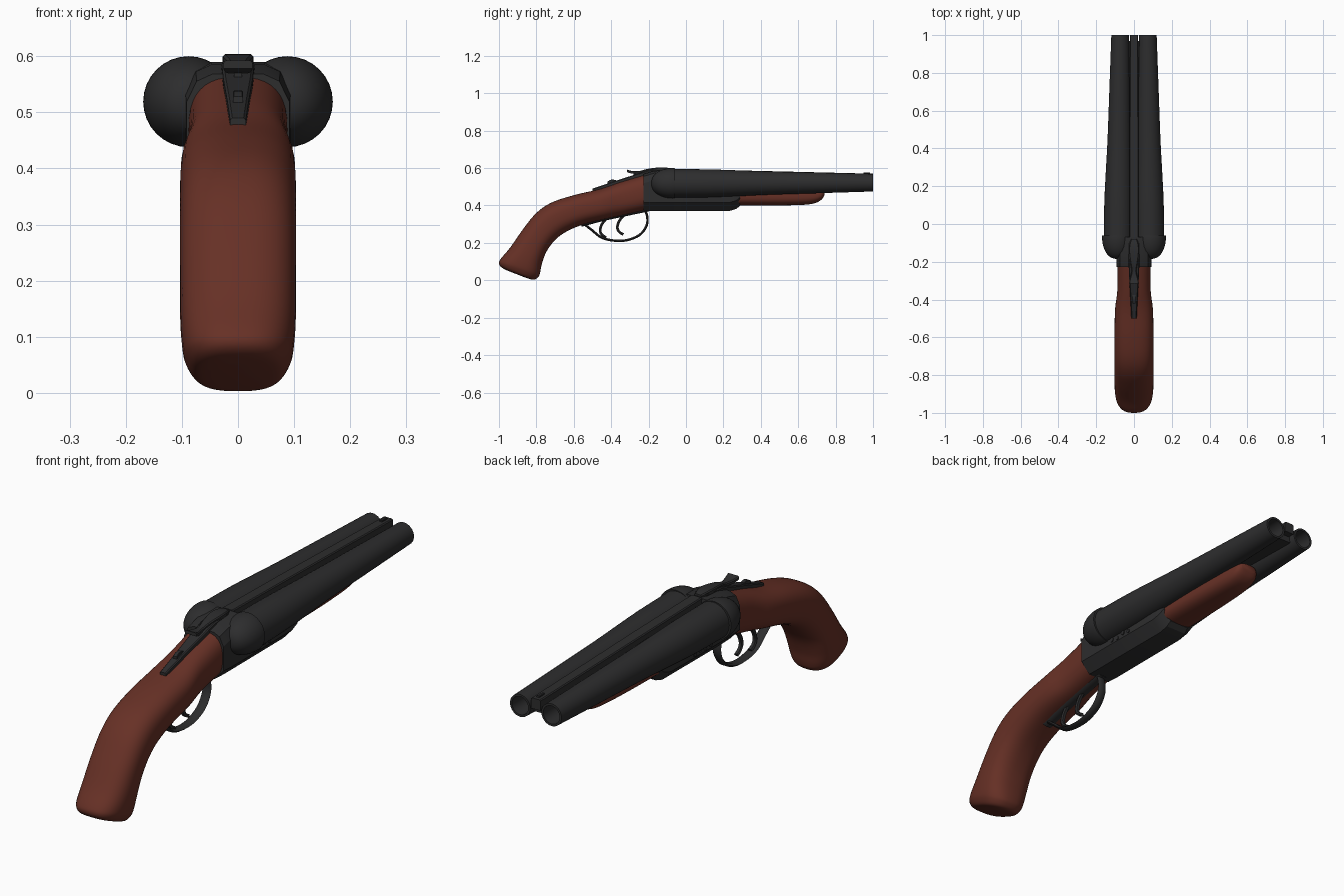
import bpy, bmesh, math
from mathutils import Vector

if "Cube" in bpy.data.objects:
    bpy.data.objects.remove(bpy.data.objects["Cube"])


def material(name, rgb):
    m = bpy.data.materials.new(name)
    m.diffuse_color = (*rgb, 1)
    m.use_nodes = True
    m.node_tree.nodes["Principled BSDF"].inputs["Base Color"].default_value = m.diffuse_color
    return m


METAL = material("dark_steel", (0.026, 0.026, 0.027))
WOOD = material("red_brown_wood", (0.135, 0.030, 0.019))


def spline(rows, steps):
    """Catmull-Rom interpolation through tuples of any length."""
    out = []
    for i in range(len(rows) - 1):
        p = [rows[max(0, min(len(rows) - 1, i + k))] for k in (-1, 0, 1, 2)]
        for s in range(steps):
            t = s / steps
            out.append(tuple(
                0.5 * (2 * b + (c - a) * t + (2 * a - 5 * b + 4 * c - d) * t * t
                       + (3 * b - a - 3 * c + d) * t ** 3)
                for a, b, c, d in zip(*p)))
    out.append(tuple(rows[-1]))
    return out


def loft(name, rings, mat, angle=35):
    """Skin a list of equal-length rings and cap both ends."""
    bm = bmesh.new()
    vs = [[bm.verts.new(p) for p in r] for r in rings]
    n = len(rings[0])
    for a, b in zip(vs, vs[1:]):
        for i in range(n):
            j = (i + 1) % n
            bm.faces.new((a[i], a[j], b[j], b[i]))
    bm.faces.new(vs[0])
    bm.faces.new(vs[-1])
    bmesh.ops.recalc_face_normals(bm, faces=bm.faces)
    me = bpy.data.meshes.new(name)
    bm.to_mesh(me)
    bm.free()
    me.materials.append(mat)
    me.shade_smooth()
    me.set_sharp_from_angle(angle=math.radians(angle))
    ob = bpy.data.objects.new(name, me)
    bpy.context.collection.objects.link(ob)
    return ob


def circle(cx, y, cz, r, n=32):
    return [(cx + r * math.cos(2 * math.pi * i / n), y,
             cz + r * math.sin(2 * math.pi * i / n)) for i in range(n)]


def superellipse(top, bottom, w, power, n=40):
    """Rounded section spanning a top and a bottom point in the yz plane."""
    t, b = Vector((0, *top)), Vector((0, *bottom))
    mid, half = (t + b) / 2, (t - b) / 2
    ring = []
    for i in range(n):
        a = 2 * math.pi * i / n
        c, s = math.cos(a), math.sin(a)
        u = math.copysign(abs(c) ** (2 / power), c)
        v = math.copysign(abs(s) ** (2 / power), s)
        ring.append(mid + half * v + Vector((w * u, 0, 0)))
    return ring


def bar(name, rows, thick, chamfer=0.004):
    """Bar along y; rows are (y, top z, half width)."""
    rings = []
    for y, z, w in rows:
        half = [(w - chamfer, z), (w, z - chamfer), (w, z - thick)]
        rings.append([(x, y, h) for x, h in half] +
                     [(-x, y, h) for x, h in reversed(half)])
    return loft(name, rings, METAL, 30)


def strap(name, pts, w, thick):
    """Flat bent strip following yz points."""
    path = [Vector((0, *p)) for p in spline(pts, 6)]
    rings = []
    for i, p in enumerate(path):
        d = (path[min(i + 1, len(path) - 1)] - path[max(i - 1, 0)]).normalized()
        nrm = Vector((0, -d.z, d.y)) * thick / 2
        wide, slim = Vector((w, 0, 0)), Vector((w * 0.6, 0, 0))
        rings.append([p + wide, p + slim + nrm, p - slim + nrm,
                      p - wide, p - slim - nrm, p + slim - nrm])
    return loft(name, rings, METAL, 40)


# Pistol-grip stock: top y,z / bottom y,z / half width
stock = [(-.22, .565, -.22, .375, .088), (-.35, .525, -.35, .345, .088),
         (-.46, .488, -.44, .325, .100), (-.60, .455, -.55, .298, .103),
         (-.72, .415, -.64, .260, .103), (-.80, .360, -.70, .215, .103),
         (-.87, .275, -.745, .155, .103), (-.94, .175, -.77, .090, .103),
         (-.988, .118, -.78, .042, .099), (-1.0, .092, -.79, .018, .091),
         (-.988, .070, -.815, .003, .075), (-.955, .052, -.855, .013, .045)]
loft("stock", [superellipse(r[:2], r[2:4], r[4], 2.6)
               for r in spline(stock, 5)], WOOD, 60)

# Wooden fore-end under the barrels
fore = [(.27, .50, .400, .078), (.45, .50, .400, .074), (.62, .50, .403, .066),
        (.69, .495, .413, .060), (.725, .49, .432, .052), (.74, .485, .455, .036)]
loft("fore_end", [superellipse((y, t), (y, b), w, 2.6)
                  for y, t, b, w in spline(fore, 4)], WOOD, 60)

# Twin barrels with hollow muzzles, and rounded breech lobes
profile = [(-.07, .083, .518, .077), (.12, .082, .518, .075), (.30, .080, .519, .068),
           (.45, .078, .520, .062), (.75, .075, .521, .054), (1.0, .073, .522, .047)]
for side, label in ((-1, "left"), (1, "right")):
    rings = [circle(side * x, y, z, r) for y, x, z, r in spline(profile, 3)]
    rings += [circle(side * .073, y, .522, .038) for y in (1.0, .7)]
    loft(label + "_barrel", rings, METAL)
    dome = [circle(side * .088, -.06, .519, .080)]
    for i in range(11):
        a = math.radians(8.6 * i)
        dome.append(circle(side * .088, -.07 - .115 * math.sin(a), .519,
                           .081 * math.cos(a) ** .85))
    loft(label + "_breech_lobe", dome, METAL, 40)

# Sighting rib on top and the web joining the barrels
bar("top_rib", [(-.07, .594, .025), (.3, .587, .025), (1.0, .570, .022)], .045)
bar("barrel_web", [(-.05, .54, .03), (.97, .54, .03)], .04)
bar("front_sight", [(.95, .577, .006), (.985, .577, .006)], .012, .002)


# Receiver: chamfered box, low in front where the barrels sit on it
def receiver_ring(y, top, bottom, w, shoulder):
    half = [(w * .55, bottom), (w, bottom + .045), (w, top - shoulder),
            (w * .8, top - shoulder * .25), (w * .5, top)]
    return ([(x, y, z) for x, z in half] +
            [(-x, y, z) for x, z in reversed(half)])


loft("receiver", [receiver_ring(*r) for r in (
    (-.228, .568, .372, .092, .05), (-.17, .585, .370, .094, .05),
    (-.07, .590, .370, .094, .05), (-.06, .52, .370, .094, .04),
    (.23, .50, .370, .092, .03), (.27, .49, .382, .088, .03),
    (.29, .48, .400, .082, .03))], METAL, 25)

# Top tang, opening lever and safety button
bar("tang", [(-.10, .597, .026), (-.20, .589, .029), (-.28, .563, .026),
             (-.40, .524, .019), (-.50, .490, .014)], .04)
bar("opening_lever", spline([(-.08, .598, .016), (-.11, .603, .025), (-.15, .603, .027),
                             (-.21, .595, .019), (-.25, .584, .013), (-.29, .585, .022),
                             (-.315, .592, .026)], 3), .014)
bar("lever_post", [(-.28, .58, .007), (-.23, .58, .007)], .04, .002)
bar("safety_button", [(-.42, .528, .009), (-.405, .537, .009),
                      (-.39, .539, .009), (-.375, .535, .009)], .02, .002)

# Trigger guard, its plate and two triggers
strap("trigger_guard", [(-.225, .385), (-.208, .345), (-.210, .295), (-.245, .245),
                        (-.31, .216), (-.38, .212), (-.45, .228), (-.505, .270),
                        (-.55, .305)], .020, .013)
strap("guard_plate", [(-.20, .374), (-.35, .343), (-.45, .321), (-.56, .292)], .022, .012)
for name, dy, dz in (("front_trigger", 0, 0), ("rear_trigger", -.092, -.016)):
    strap(name, [(y + dy, z + dz) for y, z in (
        (-.325, .355), (-.355, .320), (-.367, .285), (-.358, .260), (-.335, .245))],
        .010, .014)

# Small relief studs and a bar on both receiver sides
for side, label in ((-1, "left"), (1, "right")):
    for k, (y, z, r) in enumerate(((-.03, .432, .010), (.005, .426, .008),
                                   (.04, .435, .010), (.075, .428, .008))):
        rings = []
        for x in (.085, .097):
            rings.append([(side * x, y + p[0], z + p[2])
                          for p in circle(0, 0, 0, r, 10)])
        loft(f"{label}_stud_{k + 1}", rings, METAL)
